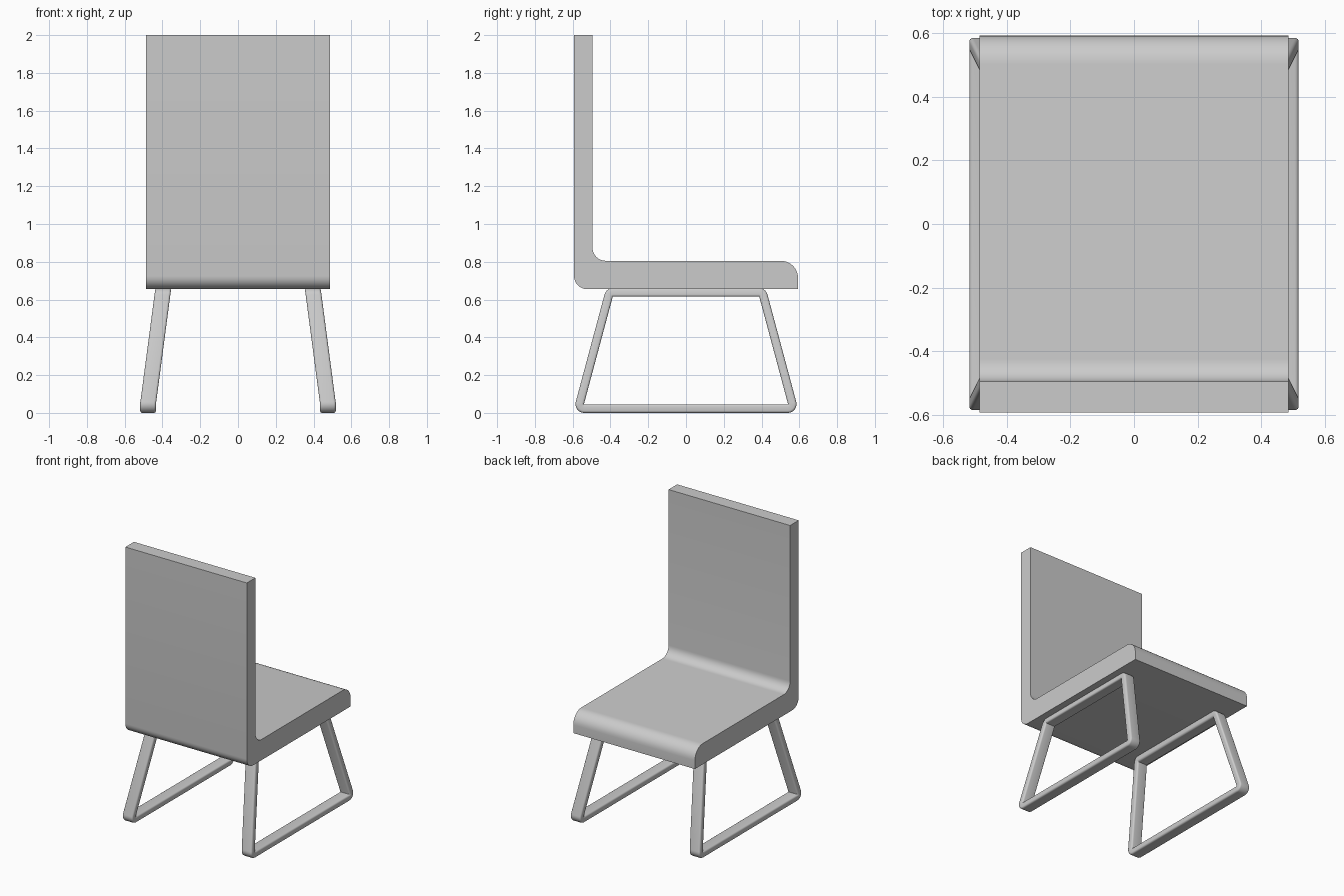
import bpy, bmesh
from math import radians, tan
from mathutils import Vector

if "Cube" in bpy.data.objects:
    bpy.data.objects.remove(bpy.data.objects["Cube"])


def fillet(corners, seg=8):
    """Closed 2D outline from (a, b, radius) corners; returns points and outward normals."""
    out = []
    n = len(corners)
    for i, (a, b, r) in enumerate(corners):
        p = Vector((a, b))
        d0 = (Vector(corners[i - 1][:2]) - p).normalized()
        d1 = (Vector(corners[(i + 1) % n][:2]) - p).normalized()
        if r == 0:
            out.append((p, -(d0 + d1).normalized()))
            continue
        half = d0.angle(d1) / 2
        t = r / tan(half)
        c = p + (d0 + d1).normalized() * (t * t + r * r) ** 0.5
        v0 = (p + d0 * t - c).normalized()
        v1 = (p + d1 * t - c).normalized()
        for k in range(seg + 1):
            d = v0.slerp(v1, k / seg)
            out.append((c + d * r, d))
    return out


def finish(bm, name):
    bmesh.ops.recalc_face_normals(bm, faces=bm.faces)
    me = bpy.data.meshes.new(name)
    bm.to_mesh(me)
    bm.free()
    ob = bpy.data.objects.new(name, me)
    bpy.context.collection.objects.link(ob)
    bpy.ops.object.select_all(action='DESELECT')
    ob.select_set(True)
    bpy.context.view_layer.objects.active = ob
    bpy.ops.object.shade_smooth_by_angle(angle=radians(35))
    return ob


# Seat and backrest: one L-shaped side profile extruded across the width
Y, W = 0.593, 0.486
profile = fillet([(-Y, 0.655, 0.07), (Y, 0.655, 0), (Y, 0.805, 0.09),
                  (-0.495, 0.805, 0.07), (-0.495, 2.0, 0), (-Y, 2.0, 0)])
bm = bmesh.new()
face = bm.faces.new([bm.verts.new((-W, p.x, p.y)) for p, _ in profile])
ext = bmesh.ops.extrude_face_region(bm, geom=[face])
bmesh.ops.translate(bm, vec=(2 * W, 0, 0),
                    verts=[g for g in ext["geom"] if isinstance(g, bmesh.types.BMVert)])
finish(bm, "seat_and_backrest")

# Leg frames: rounded flat bar swept round a trapezoid, leaning inwards
path = fillet([(-0.57, 0.0225, 0.024), (0.57, 0.0225, 0.024),
               (0.405, 0.638, 0.024), (-0.405, 0.638, 0.024)])
hx, ht, r = 0.042, 0.0225, 0.012
section = [p for p, _ in fillet([(-hx, -ht, r), (hx, -ht, r), (hx, ht, r), (-hx, ht, r)], 4)]


def leg_frame(name, side):
    bm = bmesh.new()
    rings = []
    for p, nrm in path:
        ring = []
        for s in section:
            q = p + nrm * s.y
            x = 0.476 + s.x - 0.132 * max(0, q.y - 0.05)
            ring.append(bm.verts.new((side * x, q.x, q.y)))
        rings.append(ring)
    m = len(section)
    for i, ring in enumerate(rings):
        prev = rings[i - 1]
        for j in range(m):
            bm.faces.new((prev[j - 1], prev[j], ring[j], ring[j - 1]))
    finish(bm, name)


leg_frame("left_leg_frame", -1)
leg_frame("right_leg_frame", 1)
